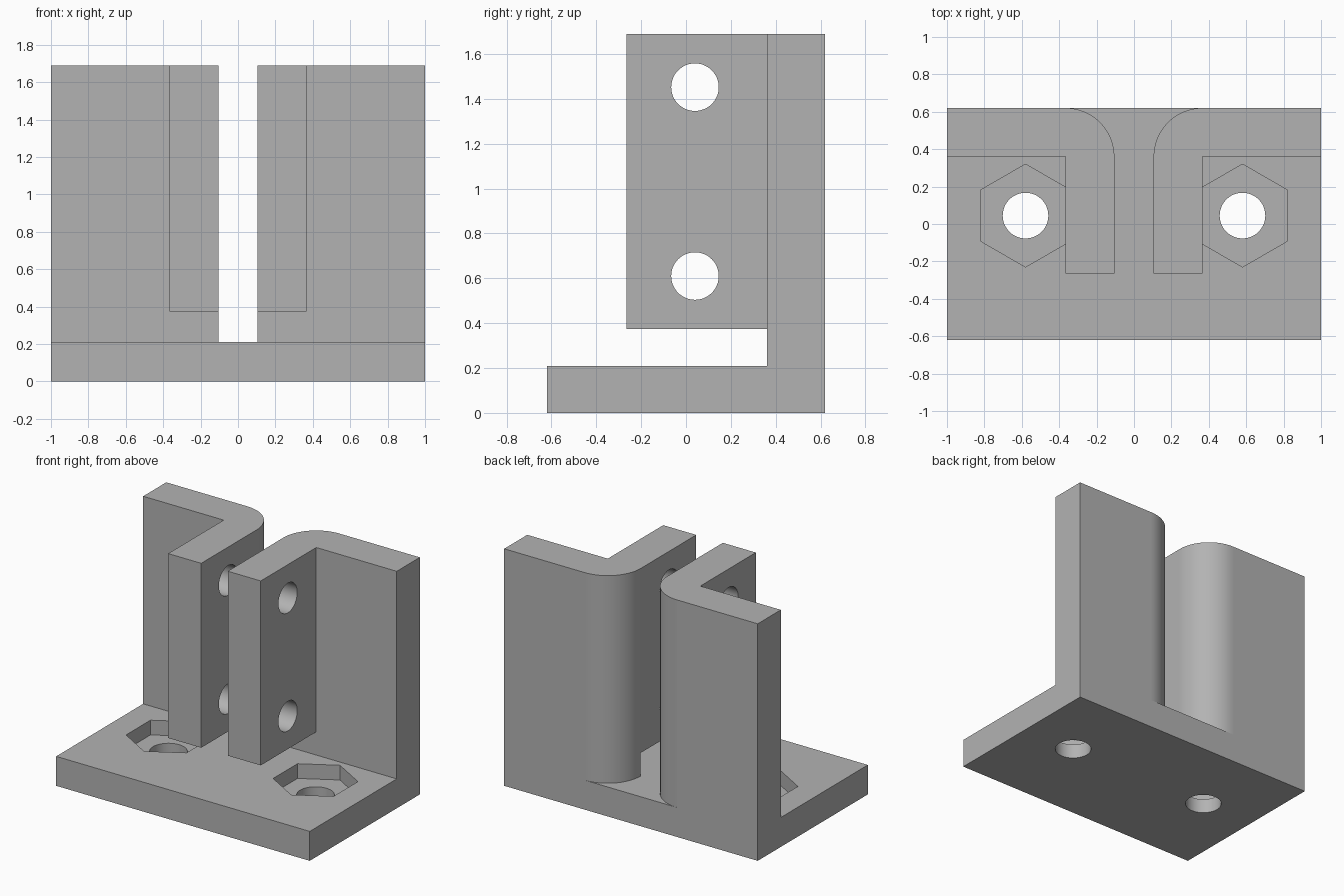
import bpy
import bmesh
from math import cos, sin, pi, radians
from mathutils import Matrix, Vector

cube = bpy.data.objects.get("Cube")
if cube:
    bpy.data.objects.remove(cube, do_unlink=True)

grey = bpy.data.materials.new("plain grey")
grey.use_nodes = True
grey.diffuse_color = (0.45, 0.45, 0.45, 1)
grey.node_tree.nodes["Principled BSDF"].inputs["Base Color"].default_value = grey.diffuse_color

# Main dimensions
BACK, WALL_FRONT, FLANGE_FRONT = 0.62, 0.36, -0.265
SLOT, FLANGE_OUT = 0.105, 0.365
BASE_TOP, FLANGE_BOTTOM, TOP = 0.21, 0.375, 1.69
BEND = 0.26


def prism(name, outline, z0, z1, matrix=Matrix()):
    """Extrude a flat outline from z0 to z1."""
    bm = bmesh.new()
    face = bm.faces.new([bm.verts.new((x, y, z0)) for x, y in outline])
    result = bmesh.ops.extrude_face_region(bm, geom=[face])
    verts = [g for g in result["geom"] if isinstance(g, bmesh.types.BMVert)]
    bmesh.ops.translate(bm, verts=verts, vec=(0, 0, z1 - z0))
    bmesh.ops.transform(bm, matrix=matrix, verts=bm.verts)
    bmesh.ops.recalc_face_normals(bm, faces=bm.faces)
    mesh = bpy.data.meshes.new(name)
    bm.to_mesh(mesh)
    bm.free()
    mesh.materials.append(grey)
    obj = bpy.data.objects.new(name, mesh)
    bpy.context.collection.objects.link(obj)
    return obj


def rect(x0, x1, y0, y1):
    return [(x0, y0), (x1, y0), (x1, y1), (x0, y1)]


def ring(cx, cy, r, n, start=0.0):
    return [(cx + r * cos(start + 2 * pi * i / n),
             cy + r * sin(start + 2 * pi * i / n)) for i in range(n)]


def combine(target, other, operation):
    """Apply a boolean and discard the second object."""
    mod = target.modifiers.new(operation, "BOOLEAN")
    mod.operation, mod.solver, mod.object = operation, "EXACT", other
    bpy.context.view_layer.update()
    evaluated = target.evaluated_get(bpy.context.evaluated_depsgraph_get())
    mesh = bpy.data.meshes.new_from_object(evaluated)
    target.modifiers.remove(mod)
    target.data = mesh
    bpy.data.objects.remove(other, do_unlink=True)


# Base plate
bracket = prism("clamp_bracket", rect(-1, 1, -BACK, BACK), 0, BASE_TOP)

# Back wall bent forward into a clamping flange, one on each side of the slot
bend = [(FLANGE_OUT - BEND * cos(a), WALL_FRONT + BEND * sin(a))
        for a in (pi / 2 * i / 24 for i in range(25))]
profile = [(SLOT, FLANGE_FRONT)] + bend + [
    (1, BACK), (1, WALL_FRONT), (FLANGE_OUT, WALL_FRONT), (FLANGE_OUT, FLANGE_FRONT)]
for side in (-1, 1):
    wall = prism("bent_wall", [(side * x, y) for x, y in profile], 0.1, TOP)
    gap = prism("flange_gap", rect(-1.2, 1.2, -1, WALL_FRONT), 0, FLANGE_BOTTOM)
    combine(wall, gap, "DIFFERENCE")
    combine(bracket, wall, "UNION")

# Hexagonal nut recesses and bolt holes in the base
for side in (-1, 1):
    x, y = side * 0.58, 0.045
    combine(bracket, prism("nut_recess", ring(x, y, 0.275, 6, pi / 2), 0.105, 0.29), "DIFFERENCE")
    combine(bracket, prism("bolt_hole", ring(x, y, 0.122, 48), -0.1, 0.2), "DIFFERENCE")

# Cross holes through both flanges
sideways = Matrix.Rotation(pi / 2, 4, "Y")
for z in (0.61, 1.452):
    hole = prism("cross_hole", ring(-z, 0.04, 0.106, 48), -0.6, 0.6, sideways)
    combine(bracket, hole, "DIFFERENCE")

# Smooth the bends and holes, keep the axis-aligned planes flat
bpy.ops.object.select_all(action="DESELECT")
bracket.select_set(True)
bpy.context.view_layer.objects.active = bracket
bpy.ops.object.shade_smooth_by_angle(angle=radians(30))
for face in bracket.data.polygons:
    if max(abs(c) for c in Vector(face.normal)) > 0.9999:
        face.use_smooth = False
